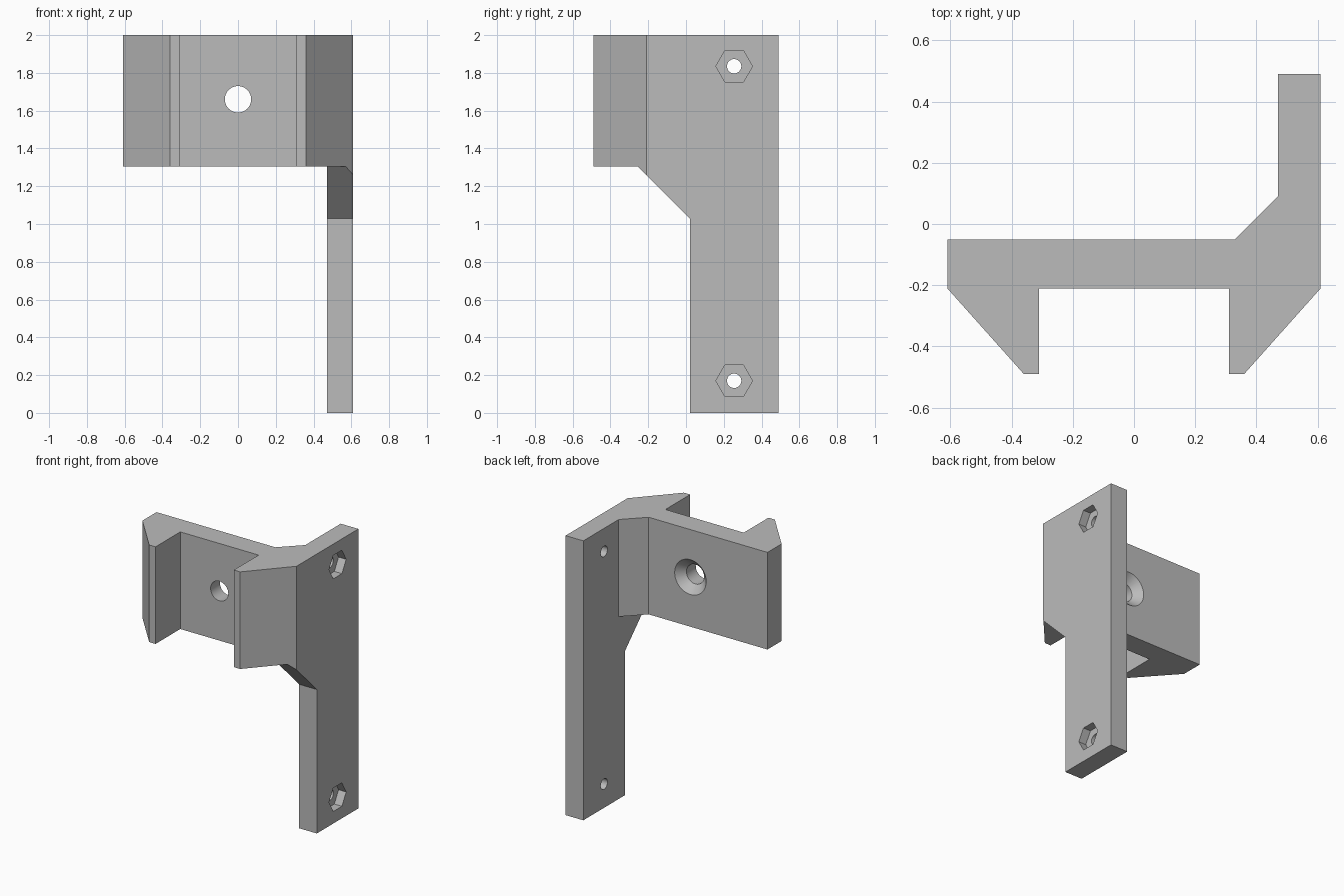
import bpy, bmesh, math
from mathutils import Vector

if "Cube" in bpy.data.objects:
    bpy.data.objects.remove(bpy.data.objects["Cube"], do_unlink=True)

grey = bpy.data.materials.new("light grey")
grey.use_nodes = True
colour = (0.5, 0.5, 0.5, 1)
grey.diffuse_color = colour
grey.node_tree.nodes["Principled BSDF"].inputs["Base Color"].default_value = colour


def loft(name, start, end):
    """Solid between two matching loops of points."""
    bm = bmesh.new()
    a = [bm.verts.new(p) for p in start]
    b = [bm.verts.new(p) for p in end]
    bm.faces.new(a)
    bm.faces.new(b)
    n = len(a)
    for i in range(n):
        j = (i + 1) % n
        bm.faces.new((a[i], a[j], b[j], b[i]))
    bmesh.ops.recalc_face_normals(bm, faces=bm.faces)
    mesh = bpy.data.meshes.new(name)
    bm.to_mesh(mesh)
    bm.free()
    mesh.materials.append(grey)
    obj = bpy.data.objects.new(name, mesh)
    bpy.context.collection.objects.link(obj)
    return obj


def ring(centre, radius, axis, sides):
    """Circle of points around the x or y axis."""
    pts = []
    for i in range(sides):
        t = 2 * math.pi * i / sides
        u, v = radius * math.cos(t), radius * math.sin(t)
        offset = (0, u, v) if axis == "x" else (u, 0, v)
        pts.append(Vector(centre) + Vector(offset))
    return pts


def cut(target, cutter):
    """Subtract the cutter and discard it."""
    mod = target.modifiers.new("cut", "BOOLEAN")
    mod.operation = "DIFFERENCE"
    mod.solver = "EXACT"
    mod.object = cutter
    cutter.hide_render = True
    bpy.context.view_layer.objects.active = target
    bpy.ops.object.modifier_apply(modifier=mod.name)
    bpy.data.objects.remove(cutter, do_unlink=True)


# Bracket: plan outline with two front jaws and a rear mounting plate
outline = [(-0.61, -0.05), (0.33, -0.05), (0.47, 0.09), (0.47, 0.49),
           (0.61, 0.49), (0.61, -0.21), (0.36, -0.49), (0.31, -0.49),
           (0.31, -0.21), (-0.31, -0.21), (-0.31, -0.49), (-0.36, -0.49),
           (-0.61, -0.21)]
bracket = loft("bracket", [(x, y, 0) for x, y in outline],
               [(x, y, 2) for x, y in outline])

# Leave only the plate below the clamp
corner = [(-1, -1), (0.47, -1), (0.47, 0.2), (-1, 0.2)]
cut(bracket, loft("clamp_underside_cutter", [(x, y, -0.5) for x, y in corner],
                  [(x, y, 1.305) for x, y in corner]))

# Narrow the plate, leaving a sloped gusset under the clamp
slope = [(-1, -1), (0.02, -1), (0.02, 1.03), (-0.255, 1.305), (-1, 1.305)]
cut(bracket, loft("gusset_cutter", [(-1, y, z) for y, z in slope],
                  [(1, y, z) for y, z in slope]))

# Clamp screw hole, countersunk at the back
z = 1.66
cut(bracket, loft("screw_hole_cutter", ring((0, -0.4, z), 0.07, "y", 40),
                  ring((0, 0.2, z), 0.07, "y", 40)))
cut(bracket, loft("countersink_cutter", ring((0, -0.105, z), 0.07, "y", 40),
                  ring((0, 0.005, z), 0.18, "y", 40)))

# Plate bolt holes with hexagonal nut pockets on the outer face
for z in (0.17, 1.835):
    cut(bracket, loft("bolt_hole_cutter", ring((0.4, 0.255, z), 0.038, "x", 32),
                      ring((0.7, 0.255, z), 0.038, "x", 32)))
    cut(bracket, loft("nut_pocket_cutter", ring((0.55, 0.255, z), 0.097, "x", 6),
                      ring((0.7, 0.255, z), 0.097, "x", 6)))

bpy.ops.object.select_all(action="DESELECT")
bracket.select_set(True)
bpy.context.view_layer.objects.active = bracket
bpy.ops.object.shade_smooth_by_angle(angle=math.radians(30))
